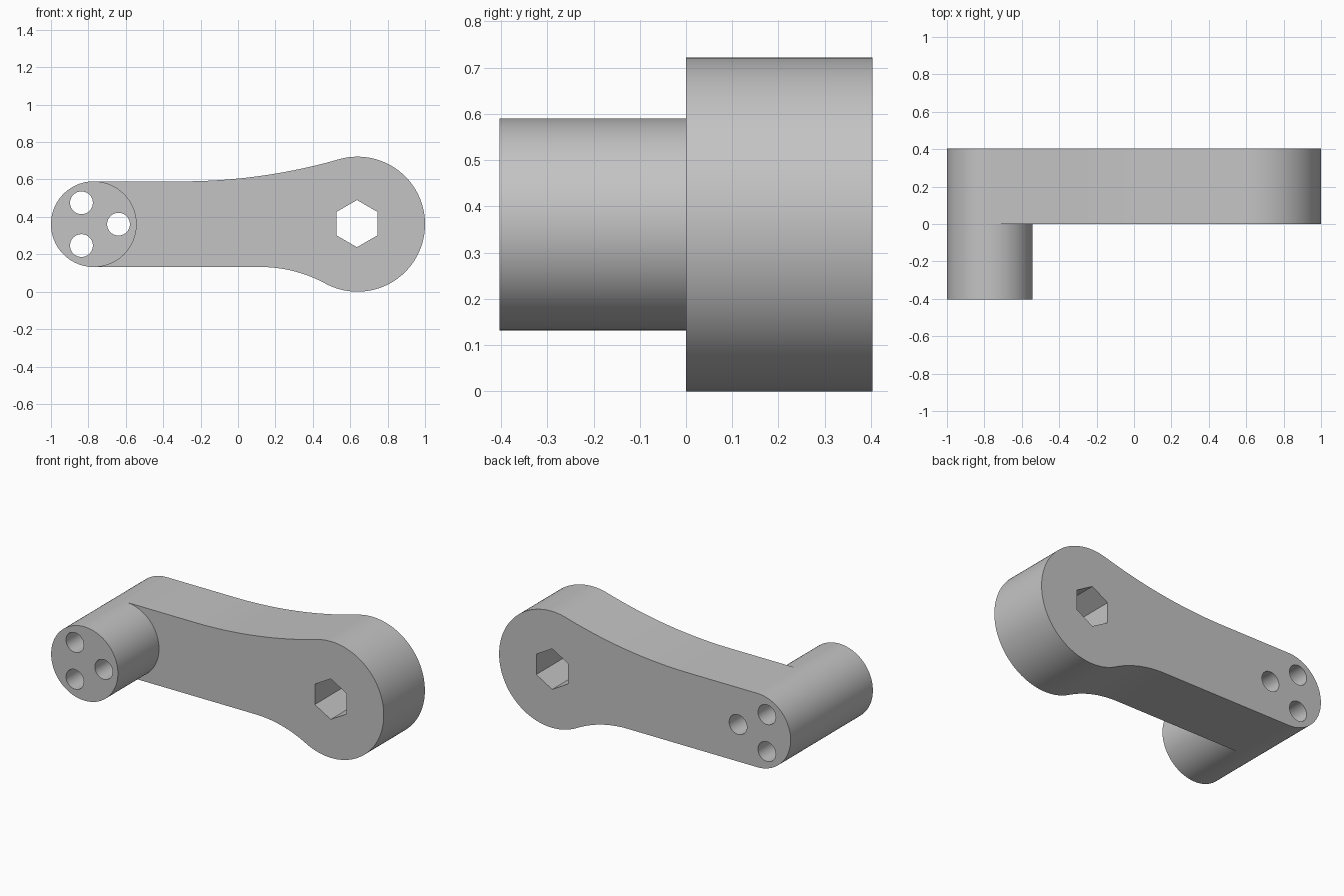
import bpy, bmesh, math
from mathutils import Matrix, Vector

cube = bpy.data.objects.get("Cube")
if cube:
    bpy.data.objects.remove(cube, do_unlink=True)

DEPTH = 0.403                       # thickness of arm and length of boss
MID = 0.361                         # height of the centre line
HUB, HUB_R = Vector((0.639, MID)), 0.361
END, END_R = Vector((-0.771, MID)), 0.229

gray = bpy.data.materials.new("light_gray")
gray.use_nodes = True
color = (0.55, 0.55, 0.55, 1)
gray.diffuse_color = color
gray.node_tree.nodes["Principled BSDF"].inputs["Base Color"].default_value = color


def arc(center, radius, start, end, steps):
    """Points on an arc, both ends included."""
    angles = [start + (end - start) * i / steps for i in range(steps + 1)]
    return [Vector((center[0] + radius * math.cos(a),
                    center[1] + radius * math.sin(a))) for a in angles]


def ring(center, radius, sides, turn=0):
    return arc(center, radius, turn, turn + math.tau, sides)[:-1]


def fillet(start_x, side):
    """Concave arc tangent to the straight edge and to the hub circle."""
    dx = HUB.x - start_x
    radius = (dx * dx - HUB_R ** 2 + END_R ** 2) / (2 * (HUB_R - END_R))
    center = Vector((start_x, MID + side * (END_R + radius)))
    to_hub = HUB - center
    first = -side * math.pi / 2
    last = math.atan2(to_hub.y, to_hub.x)
    points = arc(center, radius, first, last, 24)
    hub_angle = math.atan2(-to_hub.y, -to_hub.x)
    return points, hub_angle


def plate(name, loops, y):
    """Extrude an outline with holes, centred at depth y."""
    curve = bpy.data.curves.new(name, "CURVE")
    curve.dimensions = "2D"
    curve.fill_mode = "BOTH"
    curve.extrude = DEPTH / 2
    for points in loops:
        spline = curve.splines.new("POLY")
        spline.points.add(len(points) - 1)
        for target, p in zip(spline.points, points):
            target.co = (p.x, p.y, 0, 1)
        spline.use_cyclic_u = True
    helper = bpy.data.objects.new(name + "_outline", curve)
    bpy.context.collection.objects.link(helper)
    graph = bpy.context.evaluated_depsgraph_get()
    mesh = bpy.data.meshes.new_from_object(helper.evaluated_get(graph))
    bpy.data.objects.remove(helper, do_unlink=True)
    mesh.transform(Matrix.Translation((0, y, 0)) @ Matrix.Rotation(math.pi / 2, 4, "X"))

    bm = bmesh.new()
    bm.from_mesh(mesh)
    bmesh.ops.remove_doubles(bm, verts=bm.verts, dist=0.0001)
    bmesh.ops.recalc_face_normals(bm, faces=bm.faces)
    bm.to_mesh(mesh)
    bm.free()

    mesh.name = name
    mesh.materials.clear()
    mesh.materials.append(gray)
    obj = bpy.data.objects.new(name, mesh)
    bpy.context.collection.objects.link(obj)
    bpy.ops.object.select_all(action="DESELECT")
    obj.select_set(True)
    bpy.context.view_layer.objects.active = obj
    bpy.ops.object.shade_smooth_by_angle(angle=math.radians(30))
    return obj


# Three bolt holes and the hexagonal socket
bolt_holes = [ring(c, 0.061, 40) for c in ring(END, 0.132, 3)]
hex_socket = ring((0.636, MID + 0.003), 0.126, 6, math.pi / 6)

# Arm outline: lower fillet, hub, upper fillet, rounded end
lower, low_angle = fillet(0.12, -1)
upper, high_angle = fillet(-0.3, 1)
hub_arc = arc(HUB, HUB_R, low_angle, high_angle, 80)
end_arc = arc(END, END_R, math.pi / 2, math.pi * 1.5, 48)
outline = lower + hub_arc[1:-1] + upper[::-1] + end_arc

plate("crank_arm", [outline, hex_socket] + bolt_holes, DEPTH / 2)

# Round boss standing out from the front of the arm
plate("handle_boss", [ring(END, END_R, 96)] + bolt_holes, -DEPTH / 2)
